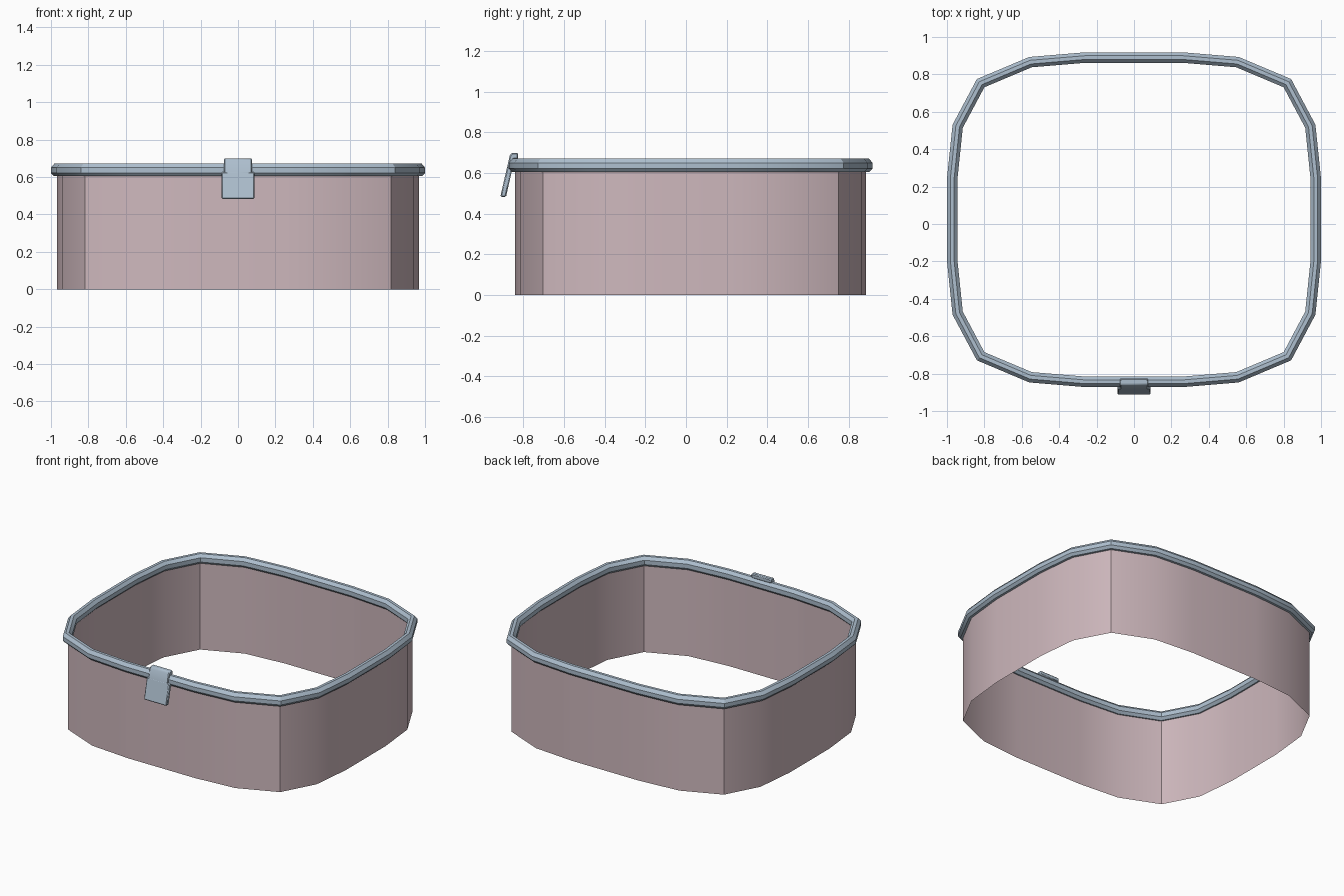
import bpy
import bmesh
import math
from mathutils import Vector

if "Cube" in bpy.data.objects:
    bpy.data.objects.remove(bpy.data.objects["Cube"], do_unlink=True)


def make_material(name, rgb):
    mat = bpy.data.materials.new(name)
    mat.use_nodes = True
    mat.diffuse_color = (*rgb, 1)
    mat.node_tree.nodes["Principled BSDF"].inputs["Base Color"].default_value = (*rgb, 1)
    return mat


PINK = make_material("dusty pink", (0.62, 0.48, 0.51))
STEEL = make_material("blue grey", (0.42, 0.52, 0.62))

# Rounded-square outline: one quadrant, mirrored to all four
CENTRE_Y = 0.023
QUADRANT = [(1.0, 0.22), (0.97, 0.508), (0.84, 0.752), (0.56, 0.87), (0.26, 0.895)]
right_half = QUADRANT + [(-x, y) for x, y in reversed(QUADRANT)]
OUTLINE = [Vector(p) for p in right_half + [(-x, -y) for x, y in right_half]]


def inset_outline(distance):
    """Outline moved inward by a distance, with mitred corners."""
    result = []
    for i, p in enumerate(OUTLINE):
        a = (p - OUTLINE[i - 1]).normalized()
        b = (OUTLINE[(i + 1) % len(OUTLINE)] - p).normalized()
        na, nb = Vector((-a.y, a.x)), Vector((-b.y, b.x))
        result.append(p + (na + nb) * distance / (1 + na.dot(nb)))
    return result


def finish(name, bm, material, angle):
    mesh = bpy.data.meshes.new(name)
    bm.to_mesh(mesh)
    bm.free()
    mesh.materials.append(material)
    obj = bpy.data.objects.new(name, mesh)
    bpy.context.collection.objects.link(obj)
    bpy.ops.object.select_all(action='DESELECT')
    obj.select_set(True)
    bpy.context.view_layer.objects.active = obj
    bpy.ops.object.shade_smooth_by_angle(angle=math.radians(angle))
    return obj


def sweep(name, section, closed, material):
    """Sweep a section of (inset, z) points round the outline."""
    bm = bmesh.new()
    loops = [[bm.verts.new((p.x, p.y + CENTRE_Y, z)) for p in inset_outline(d)]
             for d, z in section]
    pairs = list(zip(loops, loops[1:]))
    if closed:
        pairs.append((loops[-1], loops[0]))
    n = len(OUTLINE)
    for low, high in pairs:
        for i in range(n):
            j = (i + 1) % n
            bm.faces.new((low[i], low[j], high[j], high[i]))
    return finish(name, bm, material, 30)


# Open wall band and the chamfered rim round its top
sweep("wall", [(0.031, 0.0), (0.031, 0.63)], False, PINK)
sweep("rim", [(0.0, 0.622), (0.0, 0.65), (0.018, 0.672), (0.038, 0.672),
              (0.056, 0.652), (0.056, 0.622), (0.04, 0.605), (0.015, 0.605)], True, STEEL)


# Tilted front clip: a narrow hooked top and a wider plate below
def clip_part(name, profile, half_width):
    bm = bmesh.new()
    face = bm.faces.new([bm.verts.new((-half_width, y, z)) for y, z in profile])
    side = bmesh.ops.extrude_face_region(bm, geom=[face])
    verts = [g for g in side["geom"] if isinstance(g, bmesh.types.BMVert)]
    bmesh.ops.translate(bm, verts=verts, vec=(2 * half_width, 0, 0))
    bmesh.ops.recalc_face_normals(bm, faces=bm.faces)
    obj = finish(name, bm, STEEL, 30)
    bevel = obj.modifiers.new("soft edges", 'BEVEL')
    bevel.width = 0.006
    bevel.segments = 1
    return obj


clip_part("clip_plate", [(-0.914, 0.482), (-0.886, 0.482), (-0.853, 0.628), (-0.881, 0.628)], 0.088)
clip_part("clip_hook", [(-0.884, 0.61), (-0.856, 0.61), (-0.843, 0.668), (-0.826, 0.668),
                        (-0.826, 0.699), (-0.858, 0.699), (-0.868, 0.685)], 0.076)
